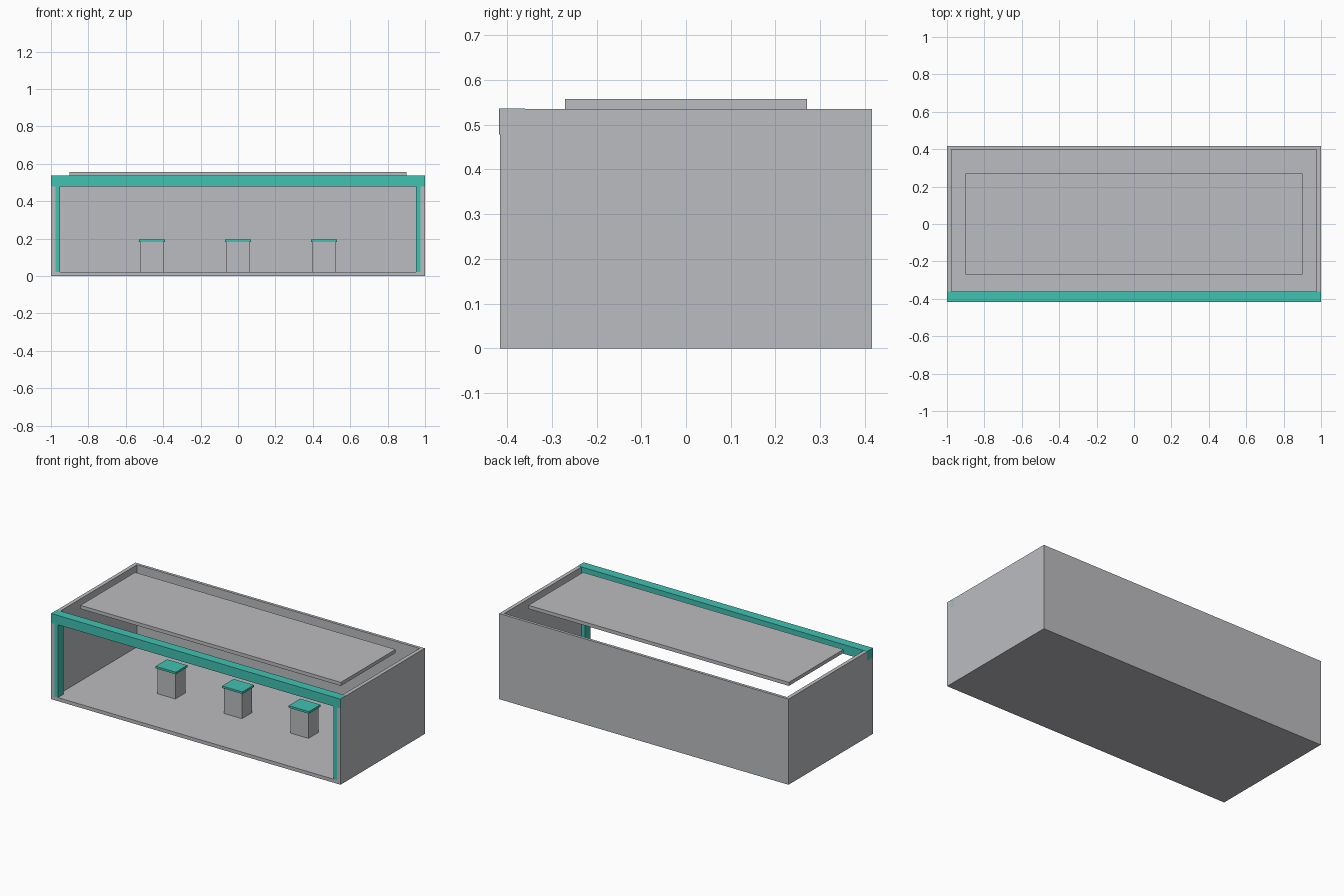
import bpy
import bmesh

default = bpy.data.objects.get("Cube")
if default:
    bpy.data.objects.remove(default, do_unlink=True)


def material(name, rgb):
    m = bpy.data.materials.new(name)
    m.use_nodes = True
    color = (*rgb, 1)
    m.diffuse_color = color
    m.node_tree.nodes["Principled BSDF"].inputs["Base Color"].default_value = color
    return m


grey = material("light_grey", (0.5, 0.505, 0.527))
teal = material("teal", (0.051, 0.54, 0.445))


def box(name, mat, x, y, z):
    """Axis-aligned box from (min, max) ranges."""
    bm = bmesh.new()
    bmesh.ops.create_cube(bm, size=1)
    for v in bm.verts:
        v.co = [r[0] if c < 0 else r[1] for c, r in zip(v.co, (x, y, z))]
    mesh = bpy.data.meshes.new(name)
    bm.to_mesh(mesh)
    bm.free()
    mesh.materials.append(mat)
    ob = bpy.data.objects.new(name, mesh)
    bpy.context.collection.objects.link(ob)
    return ob


W, D, H = 1.0, 0.416, 0.535      # half width, half depth, wall height
IN_X, IN_Y, FLOOR = 0.976, 0.398, 0.022

# Open-fronted shell
box("floor", grey, (-IN_X, IN_X), (-D, IN_Y), (0, FLOOR))
box("back_wall", grey, (-IN_X, IN_X), (IN_Y, D), (0, H))

# Side walls and the trim posts just inside them
for side, s in (("left", 1), ("right", -1)):
    box(side + "_wall", grey, sorted((s * IN_X, s * W)), (-D, D), (0, H))
    box(side + "_post", teal, sorted((s * 0.953, s * IN_X)), (-D, -0.362), (FLOOR, 0.48))

# Fascia beam across the front
box("front_beam", teal, (-W, W), (-0.418, -0.36), (0.478, H + 0.001))

# Raised roof panel
box("roof_panel", grey, (-0.9, 0.9), (-0.27, 0.27), (H, 0.557))

# Display pedestals with caps
for name, x in (("right", -0.46), ("middle", 0), ("left", 0.46)):
    box(name + "_pedestal", grey, (x - 0.062, x + 0.062), (-0.05, 0.05), (FLOOR, 0.181))
    box(name + "_pedestal_cap", teal, (x - 0.07, x + 0.07), (-0.057, 0.057), (0.181, 0.194))
